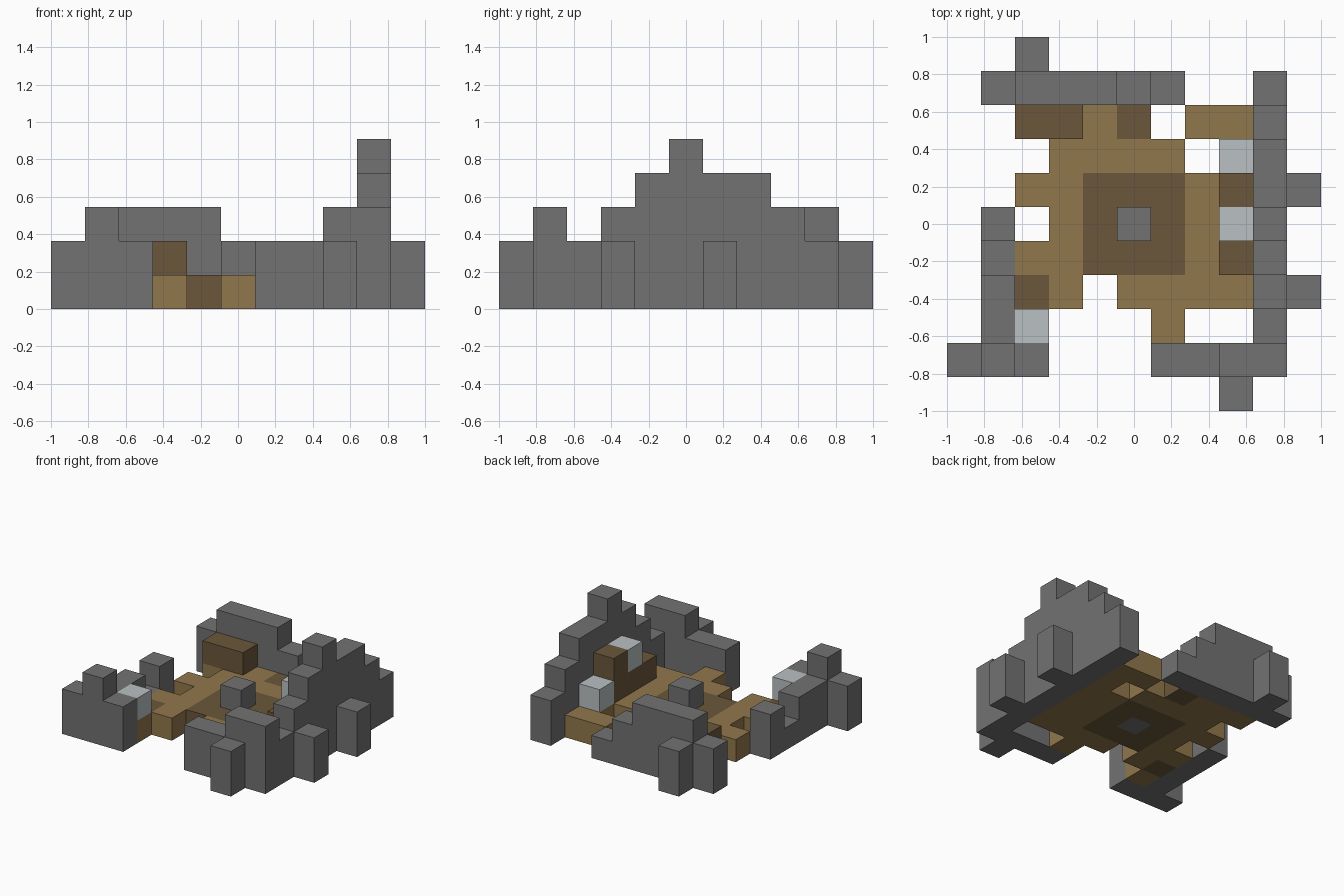
import bpy
import bmesh
from mathutils import Vector

old = bpy.data.objects.get("Cube")
if old:
    bpy.data.objects.remove(old)

CELLS = 11
SIZE = 2 / CELLS


def material(name, rgb):
    lin = [((c / 255 + 0.055) / 1.055) ** 2.4 for c in rgb] + [1]
    mat = bpy.data.materials.new(name)
    mat.use_nodes = True
    mat.diffuse_color = lin
    bsdf = mat.node_tree.nodes["Principled BSDF"]
    bsdf.inputs["Base Color"].default_value = lin
    bsdf.inputs["Roughness"].default_value = 0.9
    return mat


stone = material("stone grey", (114, 114, 114))
planks = material("plank tan", (145, 119, 76))
timber = material("timber brown", (107, 87, 59))
pale = material("pale grey", (186, 192, 194))


def run(i, j, heights, di=1, dj=0, base=0):
    """Cells of a row of columns, one digit of height per column."""
    return {(i + n * di, j + n * dj, base + k)
            for n, h in enumerate(heights) for k in range(int(h))}


def build(name, cells, mats, paint=None):
    """Outer skin of a set of cells, with flat faces merged."""
    bm = bmesh.new()
    half = Vector((CELLS / 2, CELLS / 2, 0))
    for cell in sorted(cells):
        for axis in range(3):
            for side in (0, 1):
                step = list(cell)
                step[axis] += 2 * side - 1
                if tuple(step) in cells:
                    continue
                u, v = (axis + 1) % 3, (axis + 2) % 3
                ring = []
                for a, b in ((0, 0), (1, 0), (1, 1), (0, 1)):
                    p = Vector(cell)
                    p[axis] += side
                    p[u] += a
                    p[v] += b
                    ring.append(bm.verts.new((p - half) * SIZE))
                face = bm.faces.new(ring if side else ring[::-1])
                face.material_index = paint(cell) if paint else 0
    bmesh.ops.remove_doubles(bm, verts=bm.verts[:], dist=0.001)
    bmesh.ops.dissolve_limit(bm, angle_limit=0.01, verts=bm.verts[:],
                             edges=bm.edges[:], delimit={'MATERIAL'})
    mesh = bpy.data.meshes.new(name)
    bm.to_mesh(mesh)
    bm.free()
    for m in mats:
        mesh.materials.append(m)
    obj = bpy.data.objects.new(name, mesh)
    bpy.context.collection.objects.link(obj)


# Ruined stone walls with their buttresses
left_wall = run(9, 1, "323454432", 0, 1) | run(10, 3, "2") | run(10, 6, "2")
front_wall = run(6, 1, "223") | run(8, 0, "2")
build("left_and_front_wall", left_wall | front_wall, [stone])
build("back_wall", run(1, 9, "233321") | run(2, 10, "2"), [stone])
build("right_wall", run(0, 1, "232") | run(1, 2, "2212", 0, 1), [stone])
build("centre_pillar", run(5, 5, "2"), [stone])

# Floor plan, back row first: p = planks, t = timber, dot = gap
PLAN = ["pppt.pp",
        ".pppp.p",
        "pptttpp",
        ".pt.tpp",
        "pptttpp",
        "tp.pppp",
        "p...p.."]
floor = {(2 + c, 8 - r, 0): ch for r, row in enumerate(PLAN)
         for c, ch in enumerate(row) if ch != "."}
build("plank_floor", set(floor), [planks, timber],
      lambda cell: int(floor[cell] == "t"))

# Timber blocks standing on the floor
build("timber_bench", run(2, 8, "11", base=1), [timber])
build("timber_stack", run(8, 4, "112", 0, 1, 1), [timber])

# Pale blocks
build("pale_block_front", run(2, 2, "1", base=1), [pale])
build("pale_block_back", run(8, 7, "1", base=1), [pale])
build("pale_block_top", run(8, 5, "1", base=2), [pale])
